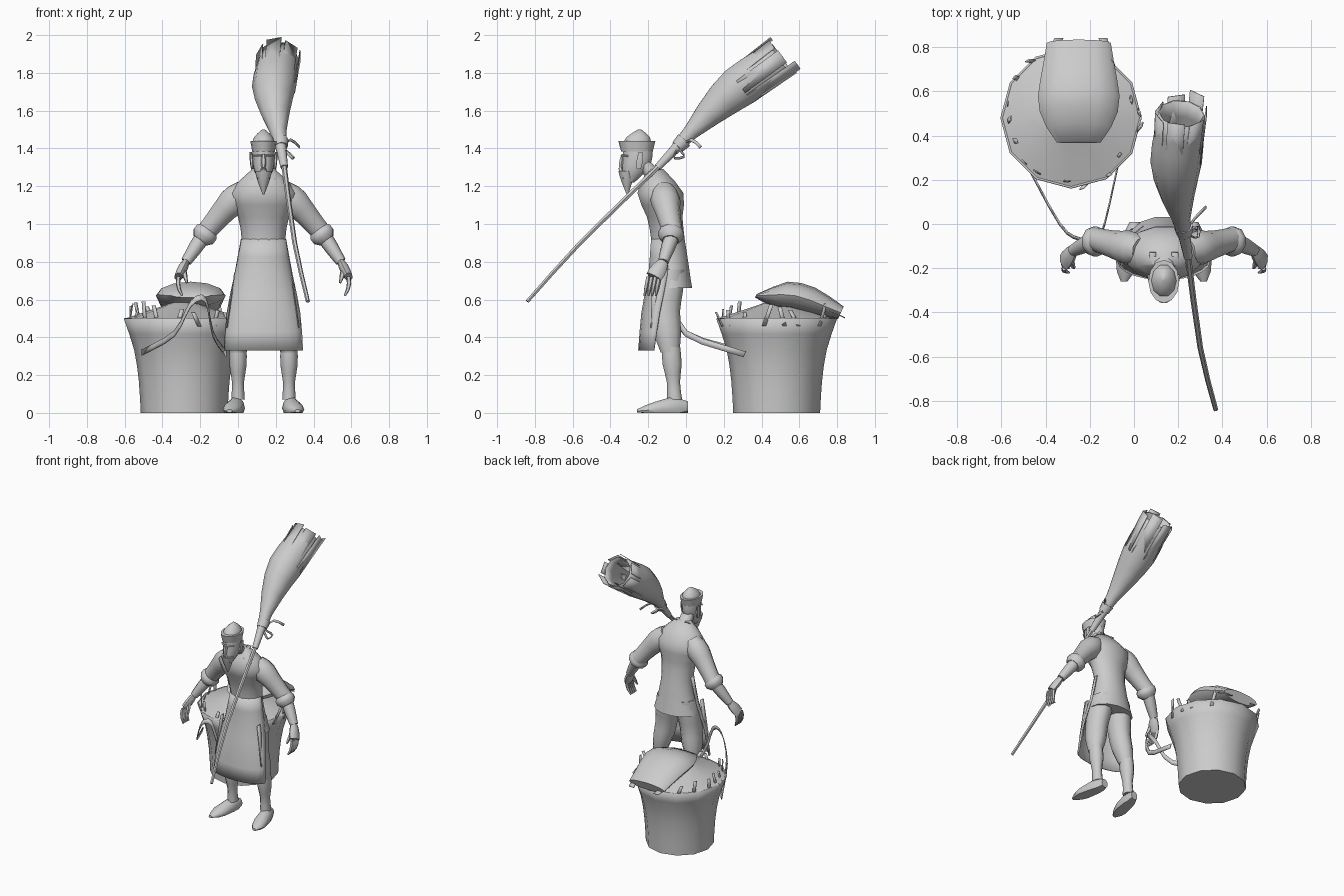
import bpy, bmesh, math, random
from mathutils import Vector

if "Cube" in bpy.data.objects:
    bpy.data.objects.remove(bpy.data.objects["Cube"])
random.seed(4)

ACROSS, BACK, UP = Vector((1, 0, 0)), Vector((0, 1, 0)), Vector((0, 0, 1))
MIDDLE = ACROSS * .135           # the figure stands beside the centre line

grey = bpy.data.materials.new("plain grey")
grey.use_nodes = True
grey.diffuse_color = (.6, .6, .6, 1)
grey.node_tree.nodes["Principled BSDF"].inputs["Base Color"].default_value = grey.diffuse_color


def sample(values, t):
    """Smooth curve through evenly spaced numbers or points, t from start to end."""
    if len(values) == 1:
        return values[0]
    padded = [values[0] * 2 - values[1], *values, values[-1] * 2 - values[-2]]
    place = t * (len(values) - 1)
    i = min(int(place), len(values) - 2)
    f = place - i
    a, b, c, d = padded[i:i + 4]
    return b + (c - a) * (f / 2) + (a * 2 - b * 5 + c * 4 - d) * (f * f / 2) + (b * 3 - a - c * 3 + d) * (f ** 3 / 2)


def finish(name, bm, thickness):
    bmesh.ops.recalc_face_normals(bm, faces=bm.faces)
    mesh = bpy.data.meshes.new(name)
    bm.to_mesh(mesh)
    bm.free()
    mesh.materials.append(grey)
    part = bpy.data.objects.new(name, mesh)
    bpy.context.collection.objects.link(part)
    bpy.ops.object.select_all(action='DESELECT')
    part.select_set(True)
    bpy.context.view_layer.objects.active = part
    bpy.ops.object.shade_smooth_by_angle(angle=math.radians(50))
    if thickness:
        part.modifiers.new("thickness", 'SOLIDIFY').thickness = thickness


def tube(name, path, sizes, depth=(1,), steps=6, sides=10, facing=None, across=ACROSS,
         half=False, open_end=False, thickness=0):
    """Oval rings skinned along a path; sizes and depth ratios are spread evenly over it."""
    bm = bmesh.new()
    path = [Vector(p) for p in path]
    centres = [sample(path, i / steps) for i in range(steps + 1)]
    rings = []
    for i, centre in enumerate(centres):
        along = facing or centres[min(i + 1, steps)] - centres[max(i - 1, 0)]
        along = along.normalized()
        u = (across - along * along.dot(across)).normalized()
        v = along.cross(u)
        size = max(sample(sizes, i / steps), .003)
        ratio = sample(depth, i / steps)
        ring = []
        for k in range(sides):
            turn = math.pi * (1 + k / (sides - 1)) if half else math.tau * k / sides
            point = centre + (u * math.cos(turn) + v * math.sin(turn) * ratio) * size
            point.z = max(point.z, 0)
            ring.append(bm.verts.new(point))
        rings.append(ring)
    for lower, upper in zip(rings, rings[1:]):
        for k in range(sides - 1 if half else sides):
            j = (k + 1) % sides
            bm.faces.new((lower[k], lower[j], upper[j], upper[k]))
    if not half:
        bm.faces.new(rings[0])
        if not open_end:
            bm.faces.new(rings[-1])
    finish(name, bm, thickness)


def ribbon(name, path, width, steps=1, thickness=.006):
    """Flat strip along a path; width is the vector from edge to edge."""
    bm = bmesh.new()
    path = [Vector(p) for p in path]
    centres = [sample(path, i / steps) for i in range(steps + 1)]
    rows = [[bm.verts.new(c + width * s) for s in (-.5, .5)] for c in centres]
    for (a, b), (c, d) in zip(rows, rows[1:]):
        bm.faces.new((a, b, d, c))
    finish(name, bm, thickness)


def centred(path, side=1):
    return [MIDDLE + Vector((side * x, y, z)) for x, y, z in path]


def pair(name, path, sizes, **options):
    tube("left_" + name, centred(path), sizes, **options)
    tube("right_" + name, centred(path, -1), sizes, **options)


# Tunic, and the apron wrapped round its front
tube("tunic", centred([(0, -.08, .66), (0, -.09, .87), (0, -.12, 1.08), (0, -.16, 1.29)]),
     [.165, .13, .115, .135, .18, .06], depth=[.7, .8, .7, .7], steps=10, sides=14, facing=UP)
tube("apron", centred([(0, -.17, .33), (0, -.14, .53), (0, -.1, .73), (0, -.09, .92)]),
     [.21, .195, .155, .12], depth=[.4, .5, .65, .8], sides=12, facing=UP, half=True, thickness=.008)
for side in (-1, 1):
    ribbon("apron_tie", centred([(.15, -.16, .74), (.19, -.17, .45)], side), BACK * .035)
    ribbon("lapel", centred([(0, -.24, 1.14), (.05, -.22, 1.24), (.05, -.13, 1.3)], side),
           ACROSS * .03, steps=4)

# Arm joints, measured outwards from the middle of the figure
shoulder, elbow = Vector((.1, -.12, 1.18)), Vector((.31, -.07, .95))
wrist, knuckles, fingertips = Vector((.41, -.12, .8)), Vector((.45, -.17, .72)), Vector((.43, -.19, .62))
pair("sleeve", [shoulder, (.2, -.1, 1.08), elbow], [.06, .08, .07, .06, .055], across=BACK)
pair("cuff", [elbow.lerp(shoulder, .12), elbow.lerp(wrist, .25)], [.045, .068, .068, .045],
     steps=3, across=BACK)
pair("forearm", [elbow, wrist], [.042, .038, .028], sides=8, across=BACK)
pair("hand", [wrist, knuckles], [.028, .044, .044], depth=[.7, .5], steps=3, sides=8, across=BACK)
for finger in range(4):
    spread = BACK * .02 * (finger - 1.5)
    bend = knuckles.lerp(fingertips, .5) + ACROSS * .012
    pair("finger", [knuckles + spread, bend + spread, fingertips + spread], [.012, .012, .006],
         steps=3, sides=5, across=BACK)
thumb_root = wrist.lerp(knuckles, .4) - BACK * .02
pair("thumb", [thumb_root, thumb_root - Vector((.02, .04, .08))], [.016, .014, .006],
     steps=3, sides=5, across=BACK)

# Legs: baggy trousers gathered below the knee, bare calves, turned-out feet
pair("trouser", [(.07, -.09, .76), (.1, -.11, .54), (.135, -.085, .32)],
     [.075, .08, .072, .068, .045], depth=[1.15], steps=8, facing=UP)
pair("calf", [(.135, -.08, .35), (.135, -.06, .07)], [.045, .046, .032, .036], depth=[1.15], facing=UP)
pair("foot", [(.13, .01, .03), (.18, -.26, .01)], [.025, .045, .05, .05, .015],
     depth=[1.3, 1.3, .8, .6], facing=-BACK)

# Head with cap and beard
tube("neck", centred([(0, -.15, 1.23), (0, -.23, 1.33)]), [.055, .045], steps=2, facing=UP)
tube("head", centred([(0, -.3, 1.22), (0, -.26, 1.32), (0, -.255, 1.42)]),
     [.02, .05, .058, .056], depth=[1.4], facing=UP)
tube("cap_band", centred([(0, -.26, 1.385), (0, -.26, 1.44)]), [.06, .07], depth=[1.4],
     steps=1, sides=12, facing=UP)
tube("cap_crown", centred([(0, -.26, 1.42), (0, -.246, 1.5)]), [.06, .05, .008], depth=[1.3],
     steps=4, facing=UP)
tube("beard", centred([(0, -.315, 1.28), (0, -.31, 1.155)]), [.045, .035, .02, .004], steps=4, facing=UP)
tube("nose", centred([(0, -.335, 1.37), (0, -.345, 1.3)]), [.007, .015, .011], steps=3, sides=6, facing=UP)
pair("brow", [(.01, -.34, 1.36), (.05, -.31, 1.36)], [.008, .006], steps=2, sides=5, across=UP)
pair("ear", [(.06, -.25, 1.29), (.067, -.24, 1.38)], [.006, .01, .006], depth=[2], steps=3, sides=6, facing=UP)
pair("moustache", [(0, -.347, 1.295), (.03, -.33, 1.24)], [.012, .004], steps=2, sides=5, across=BACK)

# Broom carried over the shoulder
neck, swell, tip = Vector((.245, -.15, 1.3)), Vector((.19, .2, 1.66)), Vector((.215, .5, 1.88))
tube("broom_pole", [(.37, -.84, .59), (.3, -.56, .9), neck, neck.lerp(swell, .3)], [.011, .016], sides=6)
tube("broom_bristles", [neck, swell, tip], [.02, .035, .08, .115, .115, .105],
     steps=8, open_end=True, thickness=.005)
rise = (ACROSS.cross(tip - swell)).normalized()
for blade in range(7):
    turn = math.tau * blade / 7
    offset = (ACROSS * math.cos(turn) + rise * math.sin(turn)) * .1
    edge = (rise * math.cos(turn) - ACROSS * math.sin(turn)) * .08
    reach = random.uniform(1, 1.15)
    ribbon("bristle_blade", [swell.lerp(tip, .3) + offset, swell.lerp(tip, reach) + offset * 1.1],
           edge, thickness=.004)

# Cord tied round the broom neck
knot = neck.lerp(swell, .3)
tube("broom_binding", [knot, neck.lerp(swell, .4)], [.036, .044], steps=1, sides=8)
ribbon("cord_loop", [knot, knot + Vector((.06, -.02, -.06)), knot + Vector((.06, .04, -.05)), knot],
       (ACROSS + UP) * .01, steps=8)
ribbon("cord_tail", [knot, knot + Vector((.05, .07, .04)), knot + Vector((.1, .12, 0))],
       (BACK + UP) * .012, steps=4)

# Basket with heaped filling and sticks round the rim
basket, rim = Vector((-.285, .48, 0)), UP * .5
tube("basket", [basket, basket + rim], [.23, .24, .265, .32], sides=12, facing=UP,
     open_end=True, thickness=.008)
tube("basket_filling", [basket + rim, basket + rim * 1.2], [.31, .21, .11, .02], steps=3, sides=12, facing=UP)
for stick in range(18):
    turn = math.tau * (stick + random.random() / 2) / 18
    outward = Vector((math.cos(turn), math.sin(turn), 0))
    around = UP.cross(outward)
    base = basket + rim * .92 + outward * .295
    lean = outward * random.uniform(-.03, .03) + around * random.uniform(-.05, .05)
    ribbon("basket_stick", [base, base + lean + UP * random.uniform(.07, .13)], around * .022)

# Carrying strap looped up from the basket sides to the hand
ribbon("basket_strap", [(-.51, .31, .32), (-.34, 0, .42), (-.25, -.07, .58), (-.17, -.07, .6),
                        (-.13, 0, .42), (-.06, .31, .31)], UP * .03 + BACK * .012, steps=15)

# Upturned scoop lying on the heap, with two corner horns
tube("scoop", [(-.25, .37, .62), (-.25, .58, .62), (-.25, .82, .53)], [.1, .165, .185, .165, .145],
     depth=[.1, .4, .4, .4, .25], sides=12, facing=Vector((0, .9, -.4)))
for side in (-1, 1):
    ribbon("scoop_horn", [(-.25 + side * .13, .76, .54), (-.24 + side * .1, .84, .5)], ACROSS * .04)
